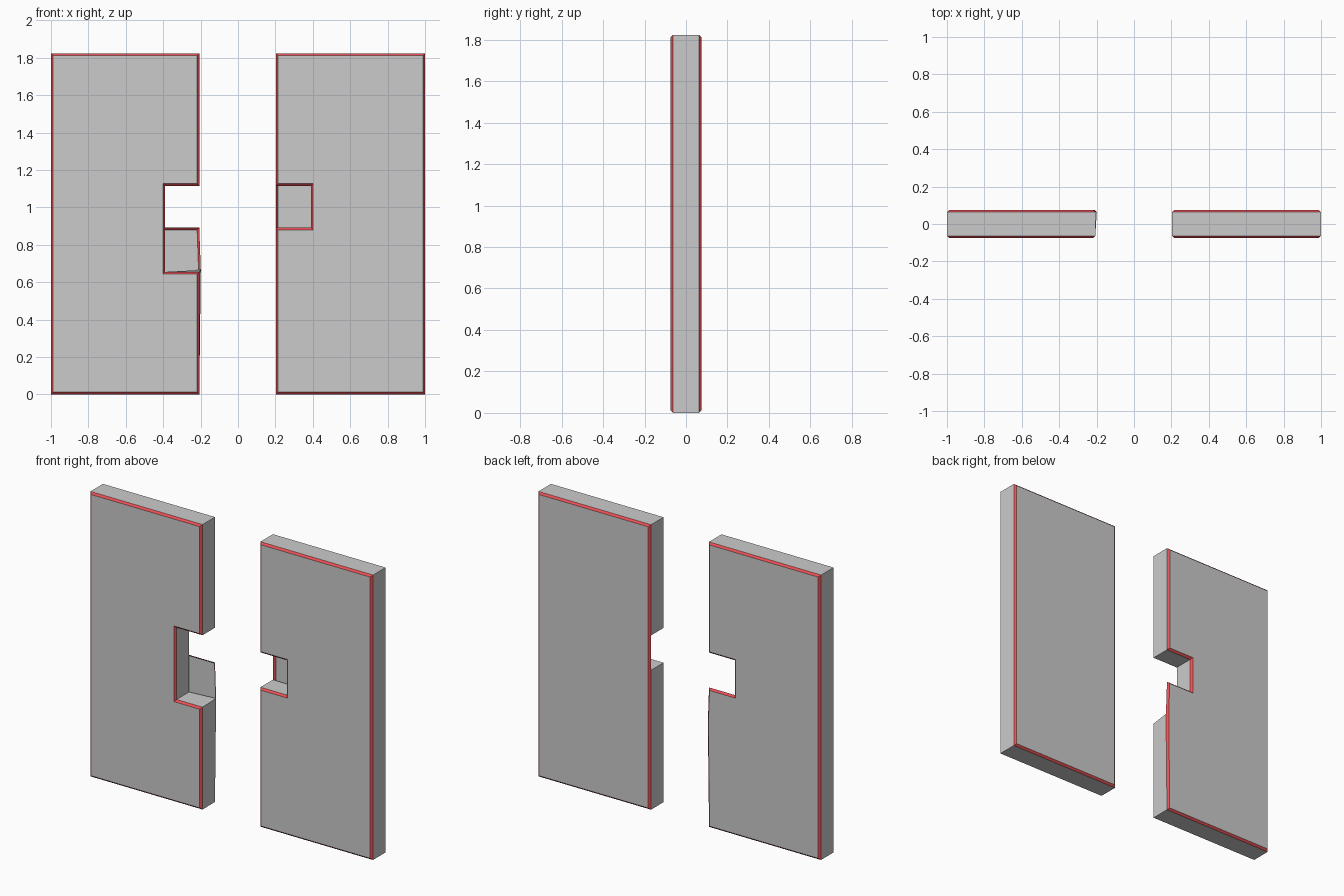
import bpy
from mathutils import Vector

if "Cube" in bpy.data.objects:
    bpy.data.objects.remove(bpy.data.objects["Cube"])

TOP, HALF, C = 1.823, 0.075, 0.012   # height, half depth, chamfer size
YI = HALF - C

red = bpy.data.materials.new("red_trim")
red.diffuse_color = (0.8, 0.08, 0.09, 1)
red.use_nodes = True
red.node_tree.nodes["Principled BSDF"].inputs["Base Color"].default_value = red.diffuse_color


def inset(pts):
    """Move an anticlockwise outline inwards by the chamfer size."""
    pts = [Vector(p) for p in pts]
    out = []
    for i, p in enumerate(pts):
        a = (p - pts[i - 1]).normalized()
        b = (pts[(i + 1) % len(pts)] - p).normalized()
        n, m = Vector((-a.y, a.x)), Vector((-b.y, b.x))
        out.append(p + (n + m) * (C / (1 + n.dot(m))))
    return out


def ring(pts, y):
    return [(p[0], y, p[1]) for p in pts]


def loft(front, back):
    """Quads joining a front ring to a back ring."""
    n = len(front)
    return [(back[i], back[(i + 1) % n], front[(i + 1) % n], front[i]) for i in range(n)]


def make(name, polys, mat=None):
    verts, faces, index = [], [], {}
    for poly in polys:
        face = []
        for v in poly:
            key = tuple(round(c, 5) for c in v)
            if key not in index:
                index[key] = len(verts)
                verts.append(key)
            face.append(index[key])
        faces.append(face)
    mesh = bpy.data.meshes.new(name)
    mesh.from_pydata(verts, [], faces)
    if mat:
        mesh.materials.append(mat)
    ob = bpy.data.objects.new(name, mesh)
    bpy.context.collection.objects.link(ob)


def panel(name, front, back, wall_back):
    fi, bi = inset(front), inset(back)
    # Faces and side walls; the notch is closed only by the back skin
    polys = [ring(fi, -HALF), ring(bi, HALF)[::-1]]
    polys += loft(ring(front, -YI), ring(wall_back, YI))
    make(name, polys)
    # Red chamfers round the front and back outlines
    trim = loft(ring(fi, -HALF), ring(front, -YI)) + loft(ring(back, YI), ring(bi, HALF))
    make(name + "_trim", trim, red)


# Left panel: tall notch in front, short notch behind, slight bulge on the back edge
E, N, LO, MID, HI = -0.207, -0.39, 0.655, 0.892, 1.115
bulge = (-0.199, LO + 0.01)
upper = [(N, HI), (E, HI), (E, TOP), (-1, TOP)]
front = [(-1, 0), (E, 0), (E, LO), (N, LO)] + upper
wall = [(-1, 0), (E, 0), bulge, (N, LO)] + upper
back = [(-1, 0), (E, 0), bulge, (E, MID), (N, MID)] + upper
panel("left_panel", front, back, wall)

# Right panel: square notch in front, plain back
box = [(0.203, 0), (1, 0), (1, TOP), (0.203, TOP)]
front = box + [(0.203, HI), (0.39, HI), (0.39, MID), (0.203, MID)]
panel("right_panel", front, box, front)
